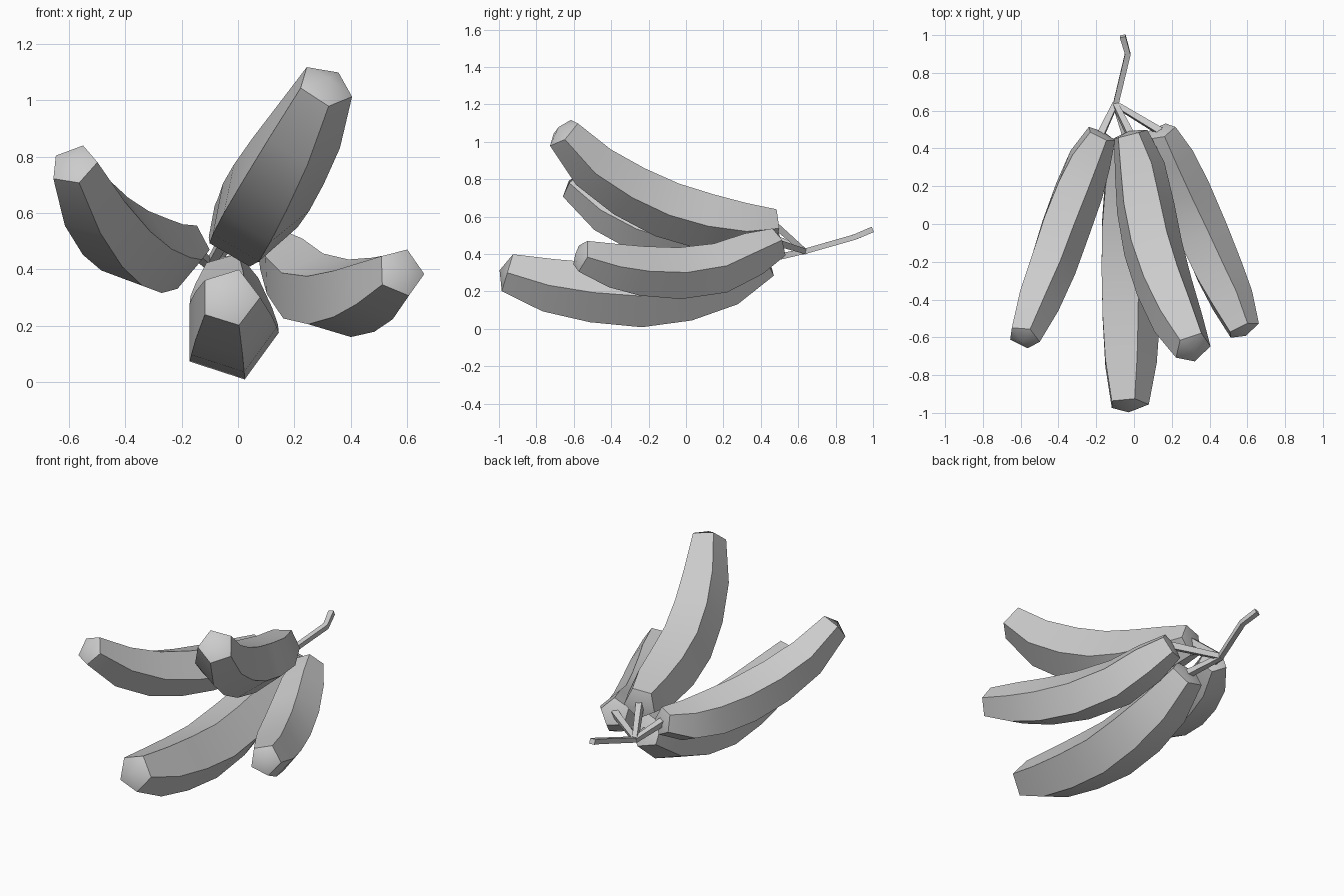
import bpy, bmesh, math
from mathutils import Vector

if "Cube" in bpy.data.objects:
    bpy.data.objects.remove(bpy.data.objects["Cube"])


def tube(name, path, radii, sides, angle=0.0, tip=0.0, base=0.0):
    """Loft a polygon section along a path running front to back; tip/base push out the caps."""
    pts = [Vector(p) for p in path]
    bm = bmesh.new()
    rings, tangents = [], []
    for i, (p, r) in enumerate(zip(pts, radii)):
        t = (pts[min(i + 1, len(pts) - 1)] - pts[max(i - 1, 0)]).normalized()
        right = (Vector((1, 0, 0)) - t * t.x).normalized()
        up = right.cross(t)
        tangents.append(t)
        ring = []
        for k in range(sides):
            a = math.radians(angle) + 2 * math.pi * k / sides
            ring.append(bm.verts.new(p + r * (right * math.cos(a) + up * math.sin(a))))
        rings.append(ring)
    for a, b in zip(rings, rings[1:]):
        for k in range(sides):
            n = (k + 1) % sides
            bm.faces.new((a[k], a[n], b[n], b[k]))
    # shallow pointed caps
    for ring, p, d in ((rings[0], pts[0], -tangents[0] * tip),
                       (rings[-1], pts[-1], tangents[-1] * base)):
        apex = bm.verts.new(p + d)
        for k in range(sides):
            bm.faces.new((ring[k], ring[(k + 1) % sides], apex))
    bmesh.ops.recalc_face_normals(bm, faces=bm.faces)
    mesh = bpy.data.meshes.new(name)
    bm.to_mesh(mesh)
    bm.free()
    obj = bpy.data.objects.new(name, mesh)
    bpy.context.collection.objects.link(obj)
    bpy.ops.object.select_all(action='DESELECT')
    obj.select_set(True)
    bpy.context.view_layer.objects.active = obj
    bpy.ops.object.shade_smooth_by_angle(angle=math.radians(35))
    return obj


# Bananas: centre line from blossom tip to stalk end, thickness, section rotation
PROFILE = (0.62, 0.86, 0.96, 1.0, 0.98, 0.86, 0.58)
bananas = {
    "banana_top": (0.165, 61, [
        (0.31, -0.655, 1.05), (0.23, -0.50, 0.88), (0.155, -0.31, 0.75), (0.095, -0.11, 0.65),
        (0.055, 0.10, 0.585), (0.025, 0.30, 0.55), (-0.02, 0.475, 0.555)]),
    "banana_left": (0.142, 67, [
        (-0.583, -0.60, 0.77), (-0.515, -0.42, 0.625), (-0.44, -0.22, 0.53), (-0.37, -0.01, 0.475),
        (-0.30, 0.18, 0.45), (-0.24, 0.34, 0.45), (-0.175, 0.475, 0.485)]),
    "banana_right": (0.145, 74, [
        (0.578, -0.56, 0.39), (0.51, -0.40, 0.34), (0.44, -0.25, 0.31), (0.355, -0.05, 0.295),
        (0.265, 0.17, 0.32), (0.195, 0.35, 0.395), (0.14, 0.49, 0.46)]),
    "banana_bottom": (0.175, 72, [
        (-0.03, -0.955, 0.30), (-0.03, -0.735, 0.233), (-0.03, -0.495, 0.194), (-0.03, -0.24, 0.175),
        (-0.03, 0.00, 0.205), (-0.03, 0.225, 0.265), (-0.03, 0.425, 0.37)]),
}
junction = (-0.10, 0.635, 0.415)
for name, (size, angle, path) in bananas.items():
    tube(name, path, [size * f for f in PROFILE], 5, angle, tip=size * 0.25, base=size * 0.12)
    # short stalk joining each banana to the stem
    tube(name.replace("banana", "stalk"), [path[-1], junction], [0.026, 0.02], 4, 45)

# Main stem
tube("stem", [(-0.10, 0.62, 0.41), (-0.033, 0.90, 0.49), (-0.06, 0.995, 0.53)],
     [0.02, 0.021, 0.022], 4, 45)
